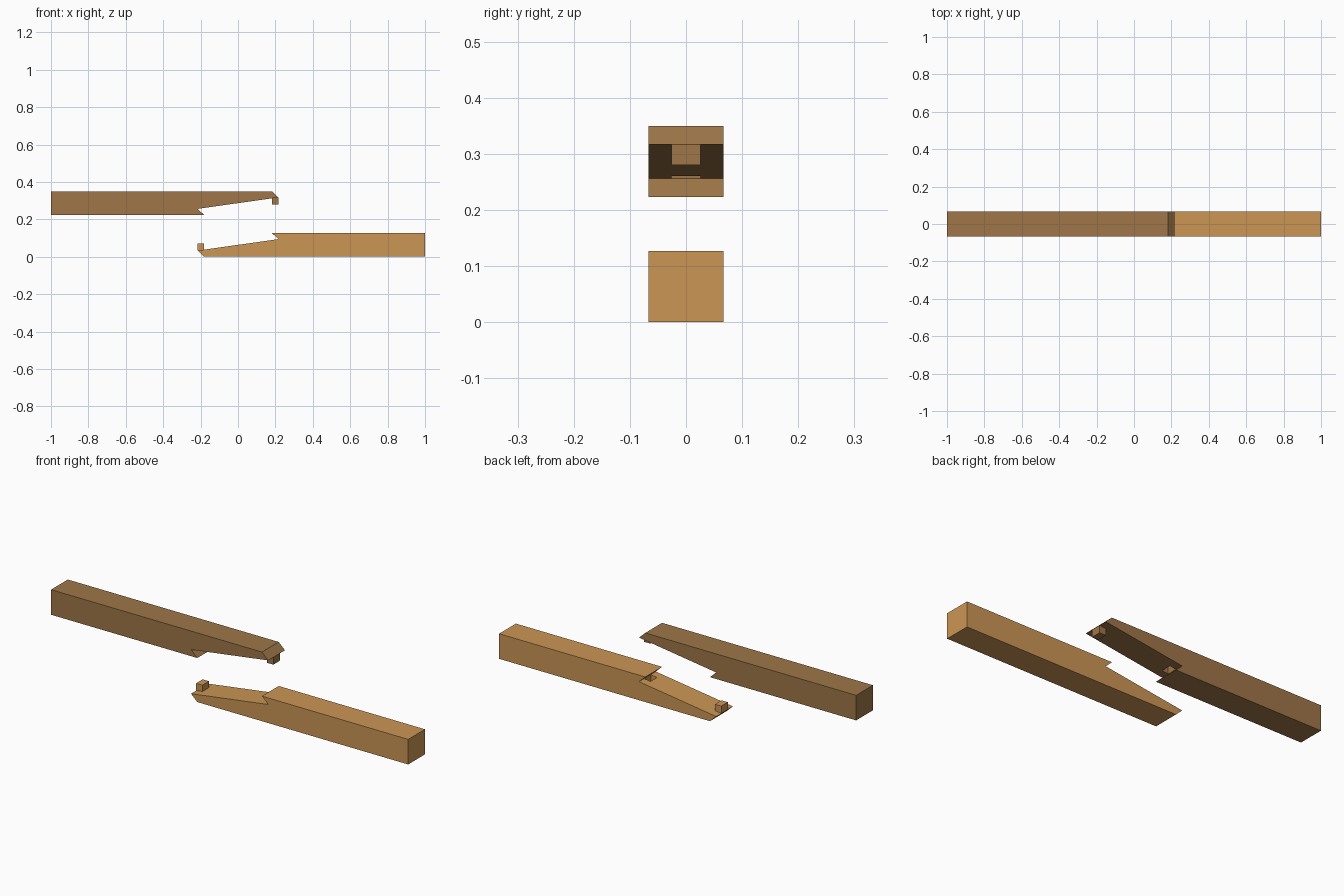
import bpy
import bmesh
from math import pi
from mathutils import Matrix

cube = bpy.data.objects.get("Cube")
if cube:
    bpy.data.objects.remove(cube, do_unlink=True)

HALF_WIDTH = 0.067     # half the beam thickness along y
PEG_HALF = 0.026       # half the tenon thickness along y
TOTAL_HEIGHT = 0.35
TIP, SHOULDER = 0.216, 0.181   # ends of the slanted tip cut


def material(name, colour):
    mat = bpy.data.materials.new(name)
    mat.use_nodes = True
    mat.diffuse_color = colour
    mat.node_tree.nodes["Principled BSDF"].inputs["Base Color"].default_value = colour
    return mat


def prism(name, profile, half, mat, turned):
    """Extrude an x-z profile along y; turned gives the mating upper piece."""
    bm = bmesh.new()
    face = bm.faces.new([bm.verts.new((x, -half, z)) for x, z in profile])
    side = bmesh.ops.extrude_face_region(bm, geom=[face])["geom"]
    verts = [v for v in side if isinstance(v, bmesh.types.BMVert)]
    bmesh.ops.translate(bm, verts=verts, vec=(0, 2 * half, 0))
    if turned:
        move = Matrix.Translation((0, 0, TOTAL_HEIGHT)) @ Matrix.Rotation(pi, 4, 'Y')
        bmesh.ops.transform(bm, matrix=move, verts=bm.verts)
    bmesh.ops.recalc_face_normals(bm, faces=bm.faces)
    mesh = bpy.data.meshes.new(name)
    bm.to_mesh(mesh)
    bm.free()
    mesh.materials.append(mat)
    obj = bpy.data.objects.new(name, mesh)
    bpy.context.collection.objects.link(obj)
    return obj


# Beam with slanted tip, long ramp and undercut shoulder
BEAM = [(1, 0), (1, 0.127), (SHOULDER, 0.127), (TIP, 0.094),
        (-TIP, 0.033), (-SHOULDER, 0)]
# Square tenon standing on the tip
TENON = [(-TIP, 0.033), (-SHOULDER, 0.038), (-SHOULDER, 0.07), (-TIP, 0.07)]
# Mortise sunk in the ramp beside the shoulder
MORTISE = [(SHOULDER, 0.057), (TIP - 0.001, 0.057), (TIP - 0.001, 0.0942), (SHOULDER, 0.1)]


def half_joint(prefix, mat, turned):
    beam = prism(prefix + "_beam", BEAM, HALF_WIDTH, mat, turned)
    cutter = prism(prefix + "_mortise_cutter", MORTISE, PEG_HALF, mat, turned)
    cut = beam.modifiers.new("mortise", 'BOOLEAN')
    cut.operation = 'DIFFERENCE'
    cut.solver = 'EXACT'
    cut.object = cutter
    bpy.context.view_layer.objects.active = beam
    bpy.ops.object.modifier_apply(modifier=cut.name)
    bpy.data.objects.remove(cutter, do_unlink=True)
    prism(prefix + "_tenon", TENON, PEG_HALF, mat, turned)


half_joint("lower", material("light wood", (0.60, 0.305, 0.09, 1)), False)
half_joint("upper", material("dark wood", (0.345, 0.182, 0.065, 1)), True)
